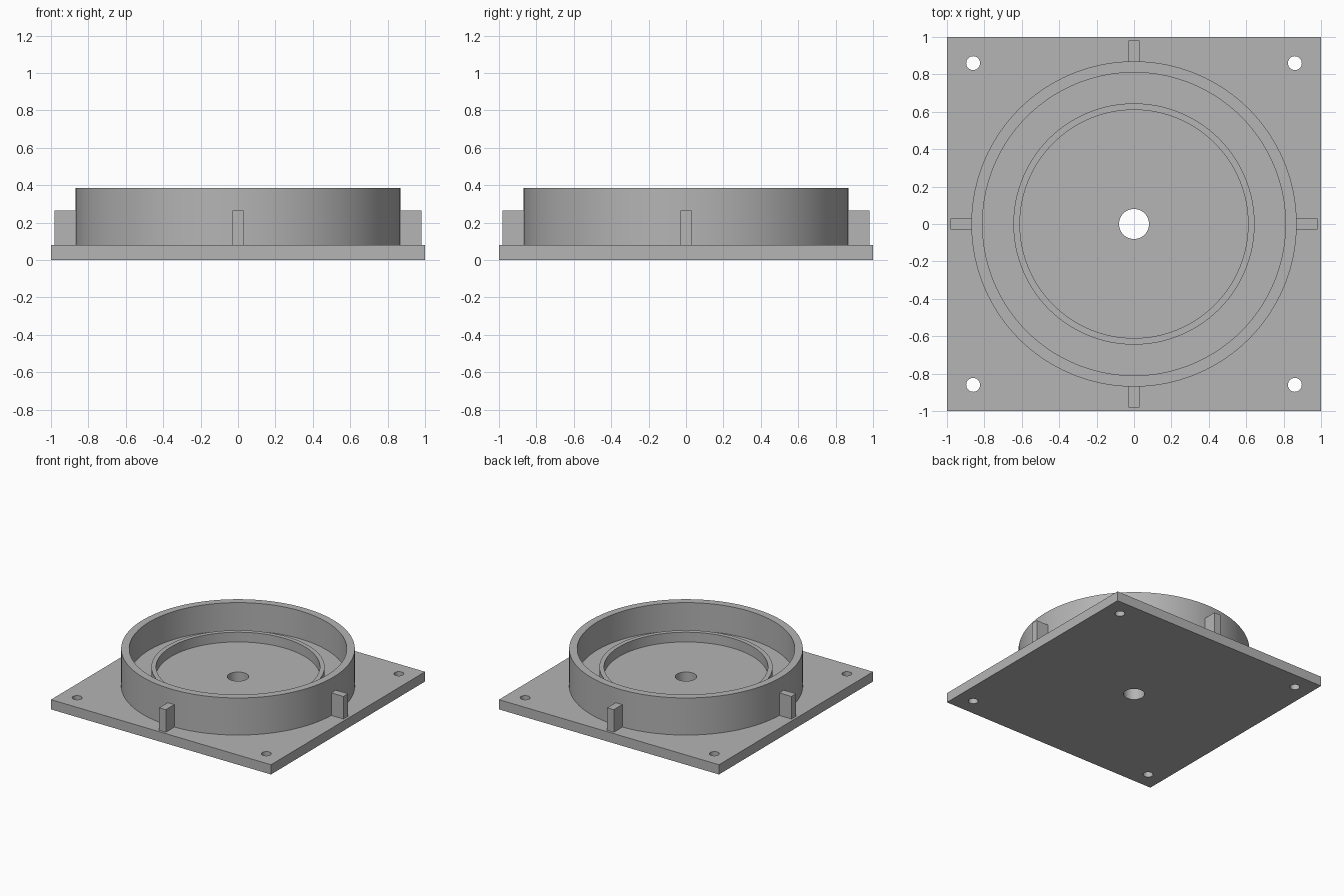
import bpy, bmesh, math

if "Cube" in bpy.data.objects:
    bpy.data.objects.remove(bpy.data.objects["Cube"])

grey = bpy.data.materials.new("plain grey")
grey.diffuse_color = (0.46, 0.46, 0.46, 1)
grey.use_nodes = True
grey.node_tree.nodes["Principled BSDF"].inputs["Base Color"].default_value = grey.diffuse_color

HOLE = 0.08      # centre hole radius
PLATE = 0.08     # plate thickness


def box(name, size, centre):
    bpy.ops.mesh.primitive_cube_add(size=1, location=centre)
    ob = bpy.context.object
    ob.name = name
    ob.scale = size
    bpy.ops.object.transform_apply(location=True, rotation=True, scale=True)
    ob.data.materials.append(grey)
    return ob


def lathe(name, profile, steps=128):
    """Revolve an open (radius, z) profile around the z axis."""
    bm = bmesh.new()
    vs = [bm.verts.new((r, 0, z)) for r, z in profile]
    es = [bm.edges.new(p) for p in zip(vs, vs[1:])]
    bmesh.ops.spin(bm, geom=vs + es, cent=(0, 0, 0), axis=(0, 0, 1),
                   angle=math.tau, steps=steps)
    bmesh.ops.remove_doubles(bm, verts=bm.verts, dist=1e-4)
    bmesh.ops.recalc_face_normals(bm, faces=bm.faces)
    # the cup's highest flat face must point up
    top = max(bm.faces, key=lambda f: f.calc_center_median().z)
    if top.normal.z < 0:
        bmesh.ops.reverse_faces(bm, faces=bm.faces)
    me = bpy.data.meshes.new(name)
    bm.to_mesh(me)
    bm.free()
    ob = bpy.data.objects.new(name, me)
    bpy.context.collection.objects.link(ob)
    me.materials.append(grey)
    return ob


def smooth(ob):
    bpy.ops.object.select_all(action='DESELECT')
    ob.select_set(True)
    bpy.context.view_layer.objects.active = ob
    bpy.ops.object.shade_smooth_by_angle(angle=math.radians(30))


# square base plate with a centre hole and four corner screw holes
plate = box("base_plate", (2, 2, PLATE), (0, 0, PLATE / 2))
holes = [(0, 0, HOLE, 128)] + [(x, y, 0.037, 48)
                               for x in (-0.86, 0.86) for y in (-0.86, 0.86)]
for x, y, r, n in holes:
    bpy.ops.mesh.primitive_cylinder_add(vertices=n, radius=r, depth=0.4, location=(x, y, 0))
    cutter = bpy.context.object
    cutter.data.materials.append(grey)
    mod = plate.modifiers.new("hole", 'BOOLEAN')
    mod.operation, mod.solver, mod.object = 'DIFFERENCE', 'EXACT', cutter
    bpy.context.view_layer.objects.active = plate
    bpy.ops.object.modifier_apply(modifier=mod.name)
    bpy.data.objects.remove(cutter)
smooth(plate)

# round cup: raised floor, low inner ring and tall outer wall
FLOOR, RING, RIM = 0.155, 0.235, 0.385
smooth(lathe("round_cup", [
    (HOLE, PLATE), (HOLE, FLOOR), (0.61, FLOOR), (0.61, RING), (0.645, RING),
    (0.645, FLOOR), (0.81, FLOOR), (0.81, RIM), (0.87, RIM), (0.87, PLATE)]))

# four small tabs against the outer wall
for side in (-1, 1):
    box("side_tab", (0.12, 0.06, 0.185), (side * 0.92, 0, PLATE + 0.0925))
    box("end_tab", (0.06, 0.12, 0.185), (0, side * 0.92, PLATE + 0.0925))
